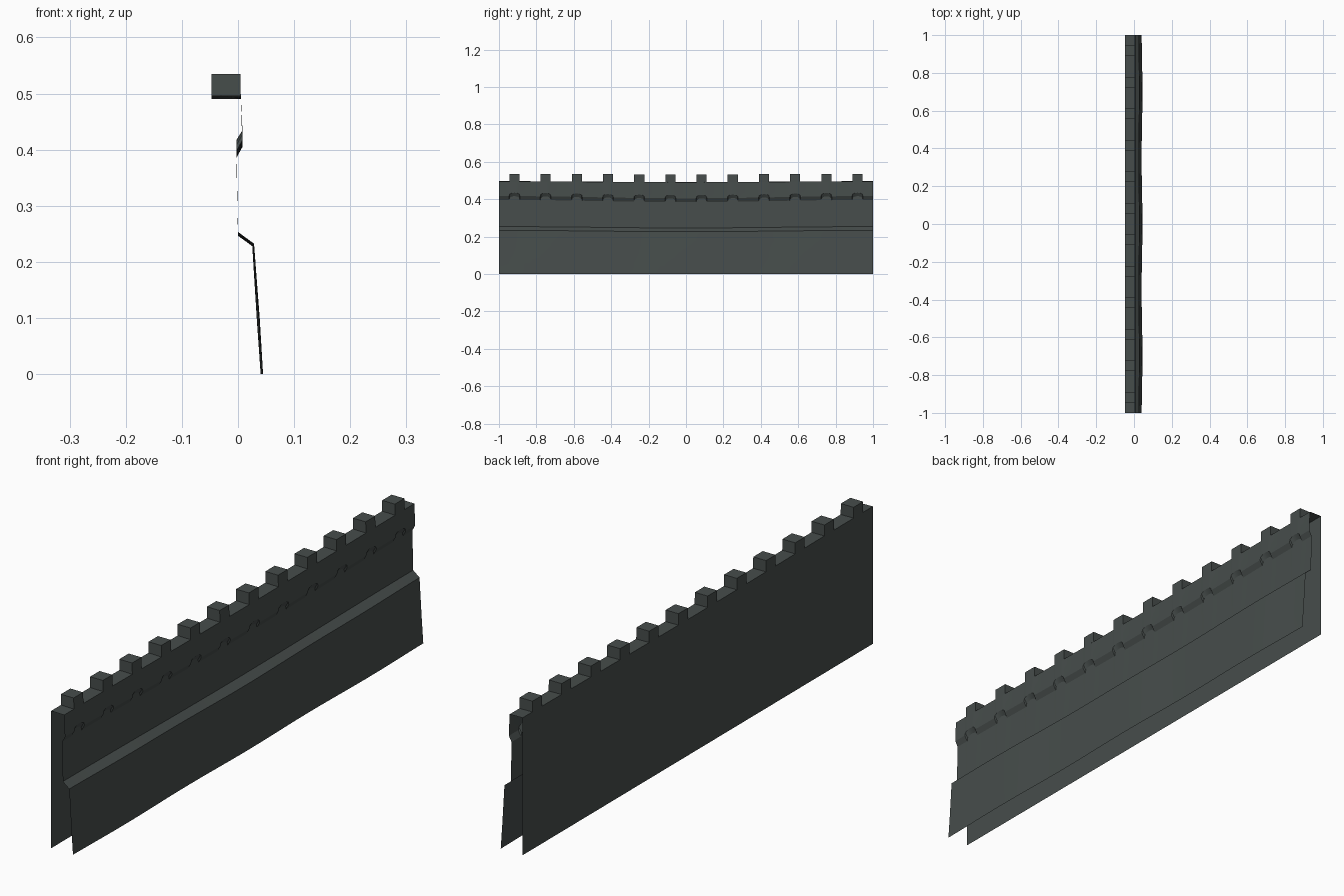
import bpy, bmesh, math

if "Cube" in bpy.data.objects:
    bpy.data.objects.remove(bpy.data.objects["Cube"])

stone = bpy.data.materials.new("dark_grey_stone")
stone.diffuse_color = (0.062, 0.074, 0.071, 1)
stone.use_nodes = True
stone.node_tree.nodes["Principled BSDF"].inputs["Base Color"].default_value = stone.diffuse_color

BACK, FRONT = -0.047, 0.005
centres = [-0.917 + i * 0.16673 for i in range(12)]


def sag(y):
    return -0.006 * math.cos(math.pi * y)


def floor_z(y):
    return 0.494 + 0.4 * sag(y)


def finish(name, bm):
    me = bpy.data.meshes.new(name)
    bm.to_mesh(me)
    bm.free()
    me.materials.append(stone)
    ob = bpy.data.objects.new(name, me)
    bpy.context.collection.objects.link(ob)
    return ob


def profile(y, rise):
    """Wall section from back foot over the walkway to front foot."""
    s = sag(y)
    w = 0.0027 * math.cos(9 * y)
    return [
        (BACK, 0), (BACK, floor_z(y)), (FRONT, floor_z(y) - 0.001),
        (0.008, 0.411 + s + 0.018 * rise),
        (-0.003, 0.391 + s + 0.020 * rise),
        (0.0, 0.25 + 0.6 * s),
        (0.027 + w * 0.6, 0.23 + 0.6 * s),
        (0.036 + w, 0.10), (0.0425 + w * 0.8, 0)]


# wall shell: swept section, with small arches lifting the overhang edge
columns = [(-1.0, 0), (1.0, 0)]
for c in centres:
    for dy, r in ((0.029, 0), (0.026, 0.55), (0.014, 0.9)):
        columns += [(c - dy, r), (c + dy, r)]
    columns.append((c, 1))
    if c < 0.9:
        columns.append((c + 0.0834, 0))
columns.sort()

bm = bmesh.new()
grid = [[bm.verts.new((x, y, z)) for x, z in profile(y, r)] for y, r in columns]
for a, b in zip(grid, grid[1:]):
    for j in range(len(a) - 1):
        bm.faces.new((a[j], a[j + 1], b[j + 1], b[j]))
wall = finish("wall_shell", bm)
bpy.context.view_layer.objects.active = wall
wall.select_set(True)
bpy.ops.object.shade_smooth_by_angle(angle=math.radians(25))

# merlons: open-bottomed blocks standing on the walkway
bm = bmesh.new()
for c in centres:
    ring = [(BACK, c - 0.027), (FRONT, c - 0.027), (FRONT, c + 0.027), (BACK, c + 0.027)]
    low = [bm.verts.new((x, y, floor_z(y) - 0.001)) for x, y in ring]
    top = [bm.verts.new((x - (0.001 if x > 0 else 0), y, 0.534 + 0.2 * sag(y))) for x, y in ring]
    bm.faces.new(top)
    for i in range(4):
        k = (i + 1) % 4
        bm.faces.new((low[i], low[k], top[k], top[i]))
finish("merlons", bm)
